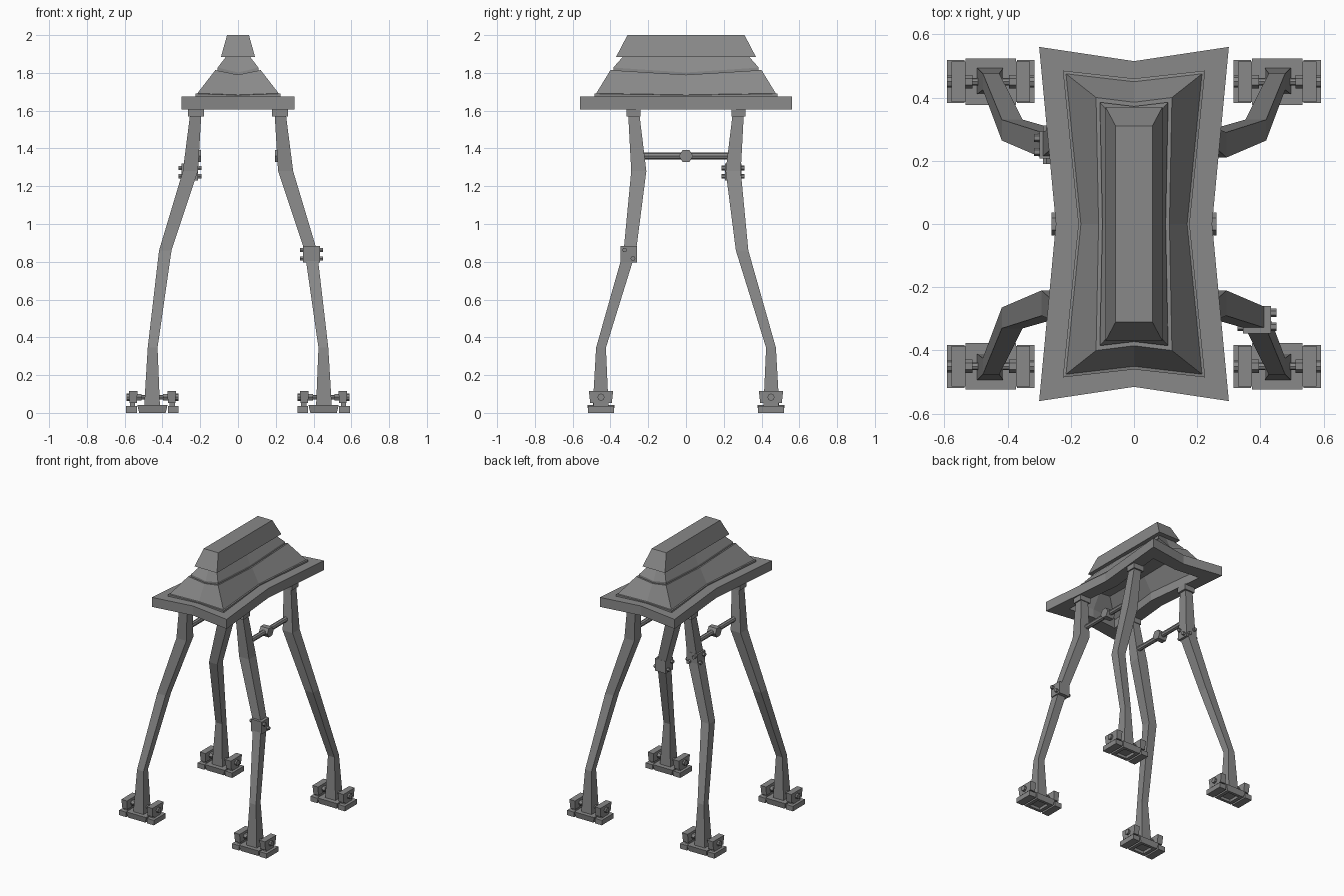
import bpy
import bmesh
from math import pi
from mathutils import Matrix

cube = bpy.data.objects.get("Cube")
if cube:
    bpy.data.objects.remove(cube, do_unlink=True)

GREY = (0.25, 0.25, 0.25, 1)
steel = bpy.data.materials.new("weathered grey")
steel.use_nodes = True
steel.diffuse_color = GREY
steel.node_tree.nodes["Principled BSDF"].inputs["Base Color"].default_value = GREY


def finish(name, bm):
    bmesh.ops.recalc_face_normals(bm, faces=bm.faces)
    mesh = bpy.data.meshes.new(name)
    bm.to_mesh(mesh)
    bm.free()
    mesh.materials.append(steel)
    obj = bpy.data.objects.new(name, mesh)
    bpy.context.collection.objects.link(obj)
    return obj


def loft(bm, rings, closed=False):
    """Skin a list of equal rings, capped at the ends or joined in a loop."""
    loops = [[bm.verts.new(p) for p in ring] for ring in rings]
    pairs = list(zip(loops, loops[1:]))
    if closed:
        pairs.append((loops[-1], loops[0]))
    else:
        bm.faces.new(loops[0])
        bm.faces.new(loops[-1])
    n = len(loops[0])
    for a, b in pairs:
        for i in range(n):
            j = (i + 1) % n
            bm.faces.new((a[i], a[j], b[j], b[i]))


def rect(cx, cy, hx, hy, z):
    return [(cx + sx * hx, cy + sy * hy, z)
            for sx, sy in ((1, 1), (-1, 1), (-1, -1), (1, -1))]


def star(x, y, waist, end, z, zmid=None):
    """Pinched rectangle: four corners with drawn-in edge midpoints."""
    m = z if zmid is None else zmid
    return [(x, y, z), (0, end, m), (-x, y, z), (-waist, 0, m),
            (-x, -y, z), (0, -end, m), (x, -y, z), (waist, 0, m)]


def box(bm, cx, cy, z0, z1, hx, hy, flare=1.0):
    loft(bm, [rect(cx, cy, hx, hy, z0), rect(cx, cy, hx * flare, hy * flare, z1)])


def rod(bm, centre, length, radius, axis, sides=6):
    turn = Matrix.Rotation(pi / 2, 4, "Y" if axis == "x" else "X")
    bmesh.ops.create_cone(bm, cap_ends=True, segments=sides, radius1=radius,
                          radius2=radius, depth=length,
                          matrix=Matrix.Translation(centre) @ turn)


# Eaves: a pinched frame, open in the middle
bm = bmesh.new()
loft(bm, [star(0.30, 0.56, 0.247, 0.515, 1.607), star(0.30, 0.56, 0.247, 0.515, 1.676),
          star(0.20, 0.44, 0.15, 0.42, 1.676), star(0.20, 0.44, 0.15, 0.42, 1.607)],
     closed=True)
finish("eaves_frame", bm)

# Lower roof: hollow shell with a thin lip at its foot
bm = bmesh.new()
loft(bm, [star(0.10, 0.37, 0.09, 0.36, 1.785, 1.77), star(0.20, 0.44, 0.15, 0.42, 1.67),
          star(0.225, 0.485, 0.176, 0.46, 1.67), star(0.225, 0.485, 0.176, 0.46, 1.69, 1.682),
          star(0.215, 0.475, 0.168, 0.45, 1.692, 1.684),
          star(0.12, 0.40, 0.112, 0.385, 1.815, 1.79)])
finish("lower_roof", bm)

# Upper roof and ridge cap
bm = bmesh.new()
loft(bm, [star(0.108, 0.385, 0.10, 0.372, 1.80, 1.78),
          star(0.108, 0.385, 0.10, 0.372, 1.828, 1.802),
          star(0.06, 0.33, 0.06, 0.33, 1.89)])
finish("upper_roof", bm)
bm = bmesh.new()
loft(bm, [rect(0, 0, 0.09, 0.37, 1.885), rect(0, 0, 0.058, 0.31, 2.0)])
finish("ridge_cap", bm)

# Leg centre line and half width, from roof to foot
LEG = [(0.222, 0.278, 1.60, 0.029), (0.252, 0.25, 1.28, 0.04), (0.385, 0.297, 0.86, 0.033),
       (0.452, 0.45, 0.345, 0.026), (0.455, 0.452, 0.03, 0.042)]
FX, FY = 0.453, 0.45

for sx, side in ((1, "left"), (-1, "right")):
    for sy, end in ((-1, "front"), (1, "back")):
        tag = f"{end}_{side}_"
        bm = bmesh.new()
        loft(bm, [rect(sx * x, sy * y, h, h, z) for x, y, z, h in LEG])
        finish(tag + "leg", bm)

        bm = bmesh.new()
        box(bm, sx * 0.222, sy * 0.278, 1.57, 1.61, 0.042, 0.038)
        finish(tag + "leg_bracket", bm)

        # Foot sole, recessed underneath
        cx, cy = sx * FX, sy * FY
        bm = bmesh.new()
        loft(bm, [rect(cx, cy, 0.045, 0.045, 0.02), rect(cx, cy, 0.045, 0.045, 0),
                  rect(cx, cy, 0.07, 0.065, 0), rect(cx, cy, 0.08, 0.073, 0.042)])
        finish(tag + "foot", bm)

        # Side grips joined by an axle through the ankle
        bm = bmesh.new()
        for s in (-1, 1):
            box(bm, cx + s * 0.111, cy, 0, 0.036, 0.028, 0.068, 1.0)
            box(bm, cx + s * 0.105, cy, 0.034, 0.055, 0.014, 0.04)
            box(bm, cx + s * 0.102, cy, 0.052, 0.117, 0.02, 0.057, 1.13)
            rod(bm, (cx + s * 0.07, cy, 0.083), 0.026, 0.021, "x")
            rod(bm, (cx + s * 0.128, cy, 0.083), 0.02, 0.019, "x", 8)
        rod(bm, (cx, cy, 0.083), 0.2, 0.012, "x", 8)
        finish(tag + "foot_grips", bm)

    # Tie bar between front and back legs
    bm = bmesh.new()
    rod(bm, (sx * 0.228, 0, 1.36), 0.48, 0.018, "y", 8)
    finish(side + "_tie_bar", bm)
    bm = bmesh.new()
    rod(bm, (sx * 0.228, 0, 1.36), 0.066, 0.037, "x")
    finish(side + "_tie_knob", bm)

# Repair clamps with bolts, one on each of two opposite legs
for name, (cx, cy, cz), axes in (("front_left_clamp", (0.389, -0.303, 0.84), "x"),
                                 ("back_right_clamp", (-0.255, 0.25, 1.275), "xy")):
    bm = bmesh.new()
    box(bm, cx, cy, cz - 0.044, cz + 0.044, 0.044, 0.043)
    for axis in axes:
        for s in (-1, 1):
            u, w = s * 0.022, s * -0.022
            pos = (cx, cy + u, cz + w) if axis == "x" else (cx + u, cy, cz + w)
            rod(bm, pos, 0.122, 0.013, axis)
    finish(name, bm)
